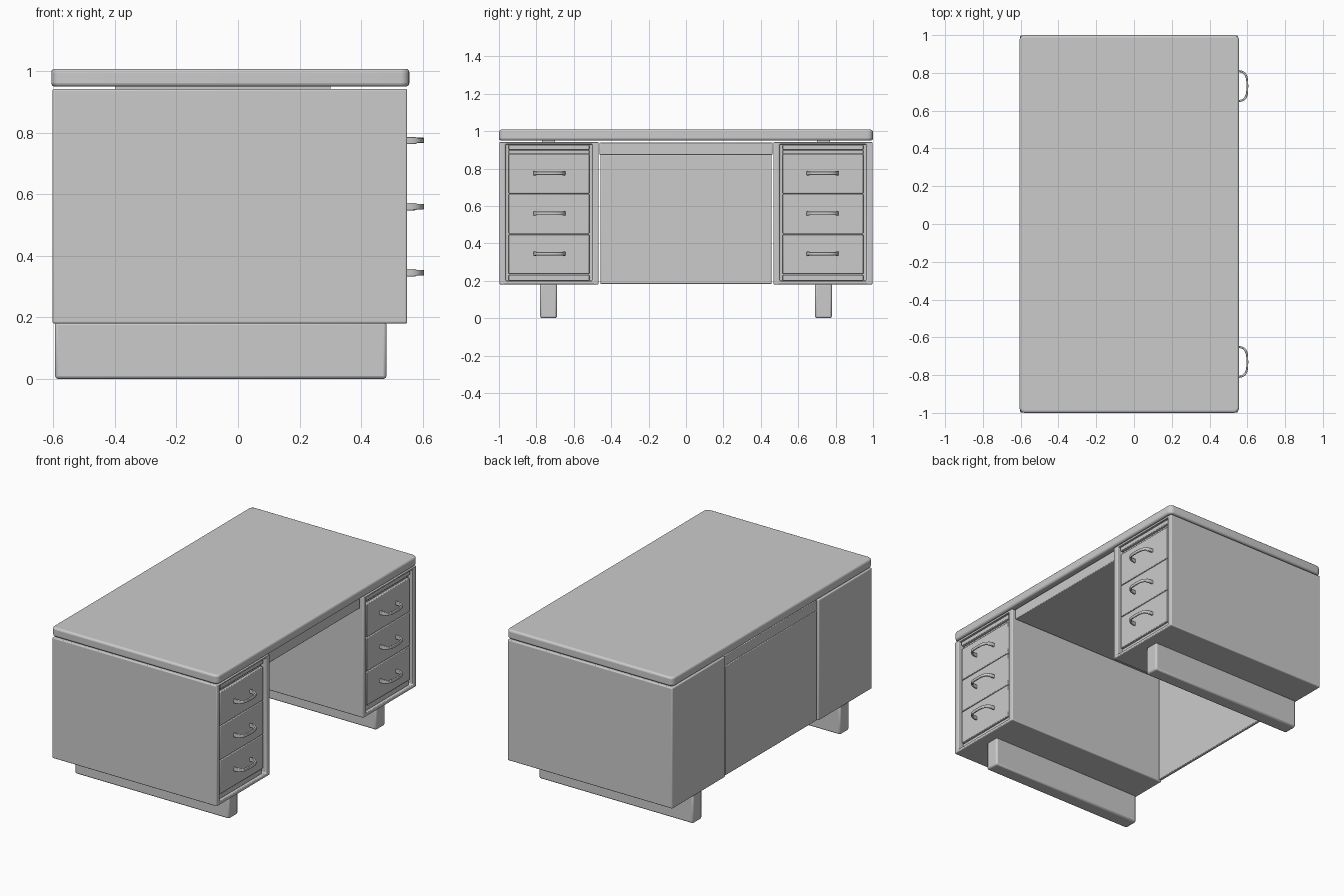
import bpy, bmesh, math
from mathutils import Vector

cube = bpy.data.objects.get("Cube")
if cube:
    bpy.data.objects.remove(cube, do_unlink=True)

# One painted grey finish
grey = bpy.data.materials.new("grey_paint")
grey.use_nodes = True
colour = (0.6, 0.6, 0.6, 1)
grey.diffuse_color = colour
grey.node_tree.nodes["Principled BSDF"].inputs["Base Color"].default_value = colour


def finish(name, bm, bevel=0.0, segments=3):
    bmesh.ops.recalc_face_normals(bm, faces=bm.faces)
    mesh = bpy.data.meshes.new(name)
    bm.to_mesh(mesh)
    bm.free()
    mesh.materials.append(grey)
    obj = bpy.data.objects.new(name, mesh)
    bpy.context.collection.objects.link(obj)
    if bevel:
        mod = obj.modifiers.new("rounded_edges", 'BEVEL')
        mod.width, mod.segments = bevel, segments
        mod.limit_method = 'ANGLE'
    bpy.ops.object.select_all(action='DESELECT')
    obj.select_set(True)
    bpy.context.view_layer.objects.active = obj
    bpy.ops.object.shade_smooth_by_angle(angle=math.radians(35))
    return obj


def block(x, y, z):
    """Box mesh spanning the given (low, high) ranges."""
    bm = bmesh.new()
    bmesh.ops.create_cube(bm, size=1)
    for v in bm.verts:
        v.co = Vector([(a + b) / 2 + c * (b - a) for (a, b), c in zip((x, y, z), v.co)])
    return bm


def box(name, x, y, z, bevel=0.004, segments=2):
    return finish(name, block(x, y, z), bevel, segments)


def span(side, a, b):
    return tuple(sorted((side * a, side * b)))


def pedestal(name, side):
    """Cabinet body with a recessed opening in its drawer face."""
    bm = block((-0.603, 0.55), span(side, 0.467, 0.998), (0.18, 0.942))
    front = max(bm.faces, key=lambda f: f.calc_center_median().x)
    bmesh.ops.inset_region(bm, faces=[front], thickness=0.047)
    for v in front.verts:
        v.co.z = 0.2 if v.co.z < 0.5 else 0.93
    opening = bmesh.ops.extrude_face_region(bm, geom=[front])["geom"]
    bmesh.ops.translate(bm, vec=(-0.04, 0, 0),
                        verts=[g for g in opening if isinstance(g, bmesh.types.BMVert)])
    if front.is_valid:
        bmesh.ops.delete(bm, geom=[front], context='FACES_ONLY')
    finish(name, bm, 0.008)


def handle(name, y, z, steps=20):
    """Thin bowed strip swept along a squarish arc."""
    bm = bmesh.new()
    rings = []
    for i in range(steps + 1):
        t = math.pi * i / steps
        c, s = math.cos(t), math.sin(t)
        px, py = abs(s) ** 0.6, math.copysign(abs(c) ** 0.6, c)
        tall = 0.012 if abs(c) > 0.85 else 0.009
        ring = []
        for thick, up in ((0, -1), (0, 1), (0.01, 1), (0.01, -1)):
            ring.append(bm.verts.new((0.53 + (0.075 - thick) * px,
                                      y + (0.085 - thick) * py, z + up * tall)))
        rings.append(ring)
    for a, b in zip(rings, rings[1:]):
        for k in range(4):
            bm.faces.new((a[k], a[(k + 1) % 4], b[(k + 1) % 4], b[k]))
    bm.faces.new(rings[0])
    bm.faces.new(rings[-1])
    finish(name, bm, 0.003, 2)


# Desk top: rounded plan corners, then softened edges
bm = block((-0.607, 0.557), (-1, 1), (0.95, 1.008))
corners = [e for e in bm.edges if abs(e.verts[0].co.z - e.verts[1].co.z) > 0.01]
bmesh.ops.bevel(bm, geom=corners, offset=0.03, segments=5, profile=0.5, affect='EDGES')
finish("desk_top", bm, 0.012)

# Hidden spacers that carry the top
for side, label in ((1, "left"), (-1, "right")):
    pedestal(label + "_pedestal", side)
    box(label + "_top_spacer", (-0.4, 0.3), span(side, 0.7, 0.77), (0.935, 0.955), 0)
    box(label + "_foot", (-0.595, 0.483), span(side, 0.69, 0.78), (0, 0.185), 0.01)
    inside = span(side, 0.517, 0.948)
    # Pull-out writing board and lower rail
    box(label + "_writing_board", (0.4, 0.54), inside, (0.9, 0.927))
    box(label + "_upper_rail", (0.4, 0.525), inside, (0.88, 0.898), 0.002)
    box(label + "_lower_rail", (0.4, 0.53), inside, (0.2, 0.232))
    # Three stacked drawers with handles
    for i in range(3):
        low = 0.236 + i * 0.2155
        tag = label + "_" + ("lower", "middle", "upper")[i]
        box(tag + "_drawer", (0.4, 0.538), inside, (low, low + 0.212))
        handle(tag + "_handle", side * 0.73, 0.345 + i * 0.215)

# Kneehole: shallow centre drawer, and modesty panel along the rear
box("centre_drawer", (-0.59, 0.53), (-0.462, 0.462), (0.872, 0.94))
box("modesty_panel", (-0.595, -0.575), (-0.457, 0.457), (0.182, 0.875))
